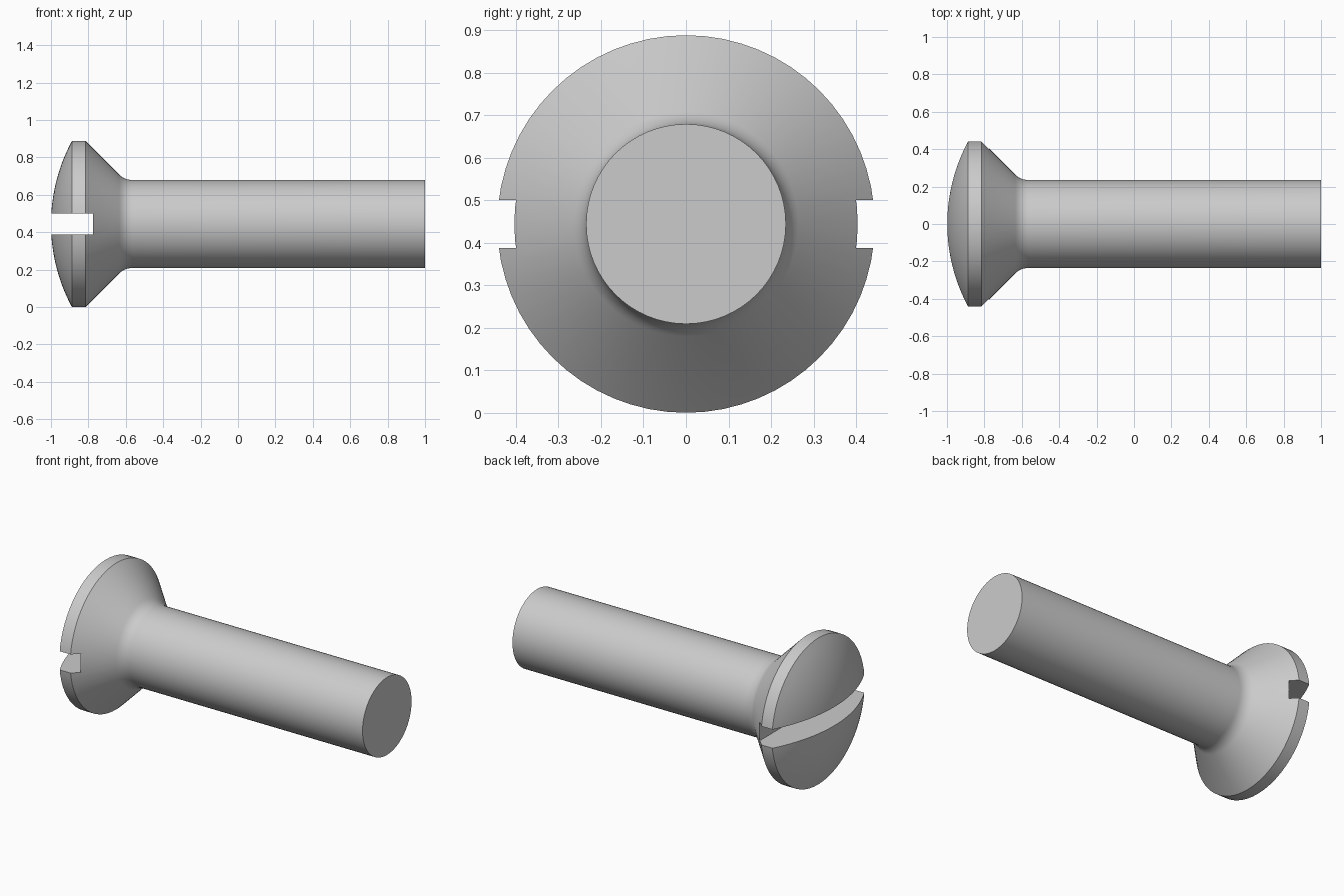
import bpy, bmesh
from math import sin, cos, asin, pi, radians, tan
from mathutils import Matrix, Vector

if "Cube" in bpy.data.objects:
    bpy.data.objects.remove(bpy.data.objects["Cube"])

SEGMENTS = 64
CENTRE_Z = 0.444
HEAD_R, SHANK_R = 0.444, 0.235
RIM_FRONT, RIM_BACK = -0.888, -0.815

# Half profile (x along the axis, r outwards): domed face
sag = RIM_FRONT + 1
dome_r = (HEAD_R ** 2 + sag ** 2) / (2 * sag)
dome_angle = asin(HEAD_R / dome_r)
profile = []
for i in range(13):
    a = dome_angle * i / 12
    profile.append((-1 + dome_r * (1 - cos(a)), dome_r * sin(a)))

# Rim, 45 degree countersink and fillet into the shank
profile.append((RIM_BACK, HEAD_R))
fillet_r = 0.1
fillet_x = RIM_BACK + HEAD_R - SHANK_R + fillet_r * tan(radians(22.5))
for i in range(7):
    a = radians(45) * (1 - i / 6)
    profile.append((fillet_x - fillet_r * sin(a),
                    SHANK_R + fillet_r * (1 - cos(a))))

# Shank and flat end
profile += [(1, SHANK_R), (1, 0)]

# Revolve the profile around the x axis
bm = bmesh.new()
verts = [bm.verts.new((x, 0, r)) for x, r in profile]
edges = [bm.edges.new(pair) for pair in zip(verts, verts[1:])]
bmesh.ops.spin(bm, geom=verts + edges, cent=(0, 0, 0), axis=(1, 0, 0),
               angle=2 * pi, steps=SEGMENTS)
bmesh.ops.remove_doubles(bm, verts=bm.verts, dist=1e-4)
bmesh.ops.recalc_face_normals(bm, faces=bm.faces)
mesh = bpy.data.meshes.new("screw")
bm.to_mesh(mesh)
bm.free()
screw = bpy.data.objects.new("screw", mesh)
screw.location.z = CENTRE_Z
bpy.context.collection.objects.link(screw)

# Driver slot cutter, running across the head along y
bpy.ops.mesh.primitive_cube_add(size=1, location=(-0.975, 0, CENTRE_Z))
cutter = bpy.context.object
cutter.name = "slot_cutter"
cutter.scale = (0.4, 1.2, 0.113)
cutter.hide_render = True

# Cut the slot, then drop the cutter
slot = screw.modifiers.new("slot", 'BOOLEAN')
slot.operation = 'DIFFERENCE'
slot.solver = 'EXACT'
slot.object = cutter
bpy.ops.object.select_all(action='DESELECT')
bpy.context.view_layer.objects.active = screw
screw.select_set(True)
bpy.ops.object.modifier_apply(modifier=slot.name)
bpy.data.objects.remove(cutter)

bpy.ops.object.shade_smooth_by_angle(angle=radians(30))
